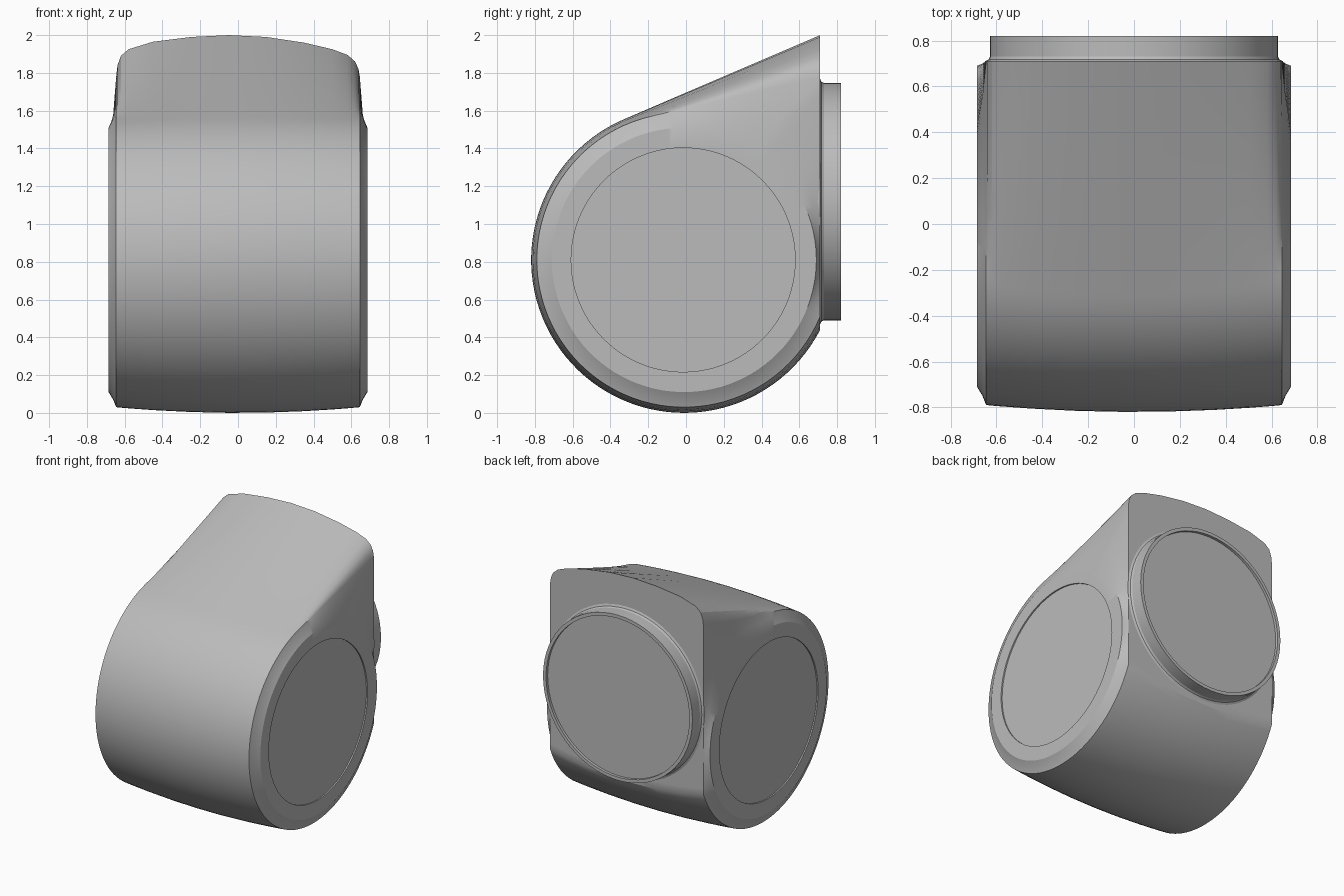
import bpy, bmesh, math

cube = bpy.data.objects.get("Cube")
if cube:
    bpy.data.objects.remove(cube)

grey = bpy.data.materials.new("plain grey")
grey.use_nodes = True
COLOUR = (0.5, 0.5, 0.5, 1)
grey.diffuse_color = COLOUR
grey.node_tree.nodes["Principled BSDF"].inputs["Base Color"].default_value = COLOUR

CY, CZ = -0.01, 0.81      # axis of the round body
BACK = 0.72               # distance from the axis to the flat back


def span(a, b, n):
    return [a + (b - a) * i / n for i in range(n)]


def teardrop(r, top):
    """Round outline with a tangent ramp up to a corner on the flat back."""
    h = top - CZ
    corner = math.atan2(h, BACK)
    tangent = corner + math.acos(r / math.hypot(h, BACK))
    low = -math.acos(BACK / r)
    pts = [(BACK, BACK * math.tan(t)) for t in span(low, corner, 24)]
    for t in span(corner, tangent, 24):
        d = r / math.cos(t - tangent)
        pts.append((d * math.cos(t), d * math.sin(t)))
    pts += [(r * math.cos(t), r * math.sin(t)) for t in span(tangent, 2 * math.pi + low, 64)]
    return pts


def circle_like(pts, r, shift=0.0):
    """Circle whose points lie at the same angles as the given outline."""
    return [(r * y / math.hypot(y, z) + shift, r * z / math.hypot(y, z)) for y, z in pts]


def blend(a, b, f):
    return [(p[0] + (q[0] - p[0]) * f, p[1] + (q[1] - p[1]) * f) for p, q in zip(a, b)]


def loft(name, rings):
    """Skin closed rings of points and cap both ends."""
    bm = bmesh.new()
    loops = [[bm.verts.new(p) for p in ring] for ring in rings]
    for a, b in zip(loops, loops[1:]):
        for i in range(len(a)):
            j = (i + 1) % len(a)
            bm.faces.new((a[i], a[j], b[j], b[i]))
    bm.faces.new(loops[0])
    bm.faces.new(loops[-1])
    bmesh.ops.recalc_face_normals(bm, faces=bm.faces)
    mesh = bpy.data.meshes.new(name)
    bm.to_mesh(mesh)
    bm.free()
    mesh.materials.append(grey)
    obj = bpy.data.objects.new(name, mesh)
    bpy.context.collection.objects.link(obj)
    bpy.ops.object.select_all(action="DESELECT")
    obj.select_set(True)
    bpy.context.view_layer.objects.active = obj
    bpy.ops.object.shade_smooth_by_angle(angle=math.radians(28))
    return obj


# Crowned middle of the body: width position and height of the ramp's end
crown = [(-0.645, 1.78), (-0.638, 1.84), (-0.62, 1.89), (-0.58, 1.925), (-0.45, 1.965),
         (-0.25, 1.99), (-0.05, 2.0), (0.15, 1.99), (0.35, 1.96), (0.5, 1.925),
         (0.58, 1.895), (0.62, 1.86), (0.638, 1.82), (0.645, 1.78)]
outlines = [(x, teardrop(0.81 - 0.03 * (x / 0.645) ** 2, top)) for x, top in crown]


def side(edge, sign):
    """Flare out to the round side face, then step into the shallow round panel."""
    face = circle_like(edge, 0.7)
    panel = circle_like(edge, 0.593, -0.005)
    return [(sign * 0.661, blend(edge, face, 0.5)), (sign * 0.685, face),
            (sign * 0.685, panel), (sign * 0.675, panel)]


sections = side(outlines[0][1], -1)[::-1] + outlines + side(outlines[-1][1], 1)
loft("body", [[(x, CY + y, CZ + z) for y, z in pts] for x, pts in sections])

# Round collar on the back with a recessed end
collar = [(0.65, 0.69), (0.65, 0.71), (0.635, 0.717), (0.628, 0.73),
          (0.628, 0.82), (0.603, 0.82), (0.603, 0.8)]
turn = span(0, 2 * math.pi, 64)
loft("back_collar", [[(r * math.cos(t), y, 1.118 + r * math.sin(t)) for t in turn]
                     for r, y in collar])
